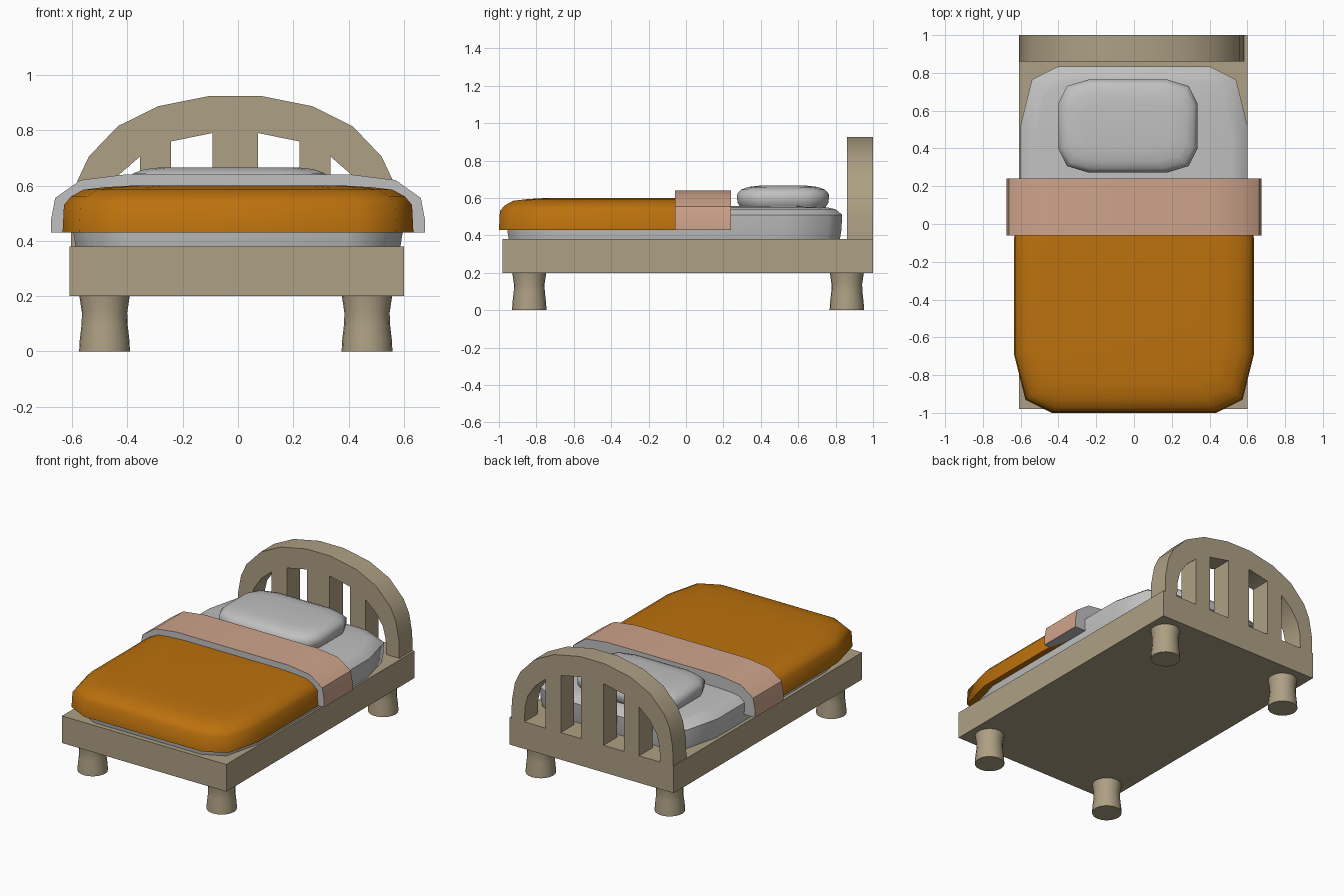
import bpy, bmesh, math

cube = bpy.data.objects.get("Cube")
if cube:
    bpy.data.objects.remove(cube, do_unlink=True)


def material(name, rgb):
    m = bpy.data.materials.new(name)
    m.use_nodes = True
    m.diffuse_color = (*rgb, 1)
    m.node_tree.nodes["Principled BSDF"].inputs["Base Color"].default_value = (*rgb, 1)
    return m


wood = material("pale wood", (0.42, 0.35, 0.23))
orange = material("orange blanket", (0.50, 0.165, 0.004))
white = material("light grey linen", (0.53, 0.53, 0.53))
pink = material("peach fold", (0.62, 0.37, 0.26))


def finish(name, bm, mats, angle=0):
    """Turn a bmesh into an object, smooth below the given angle."""
    bmesh.ops.recalc_face_normals(bm, faces=bm.faces)
    mesh = bpy.data.meshes.new(name)
    bm.to_mesh(mesh)
    bm.free()
    for m in mats:
        mesh.materials.append(m)
    obj = bpy.data.objects.new(name, mesh)
    bpy.context.collection.objects.link(obj)
    if angle:
        bpy.ops.object.select_all(action='DESELECT')
        obj.select_set(True)
        bpy.context.view_layer.objects.active = obj
        bpy.ops.object.shade_smooth_by_angle(angle=math.radians(angle))
    return obj


def loft(bm, rings):
    """Skin closed rings of points and cap both ends."""
    loops = [[bm.verts.new(p) for p in ring] for ring in rings]
    n = len(loops[0])
    for a, b in zip(loops, loops[1:]):
        for i in range(n):
            j = (i + 1) % n
            bm.faces.new((a[i], a[j], b[j], b[i]))
    bm.faces.new(loops[0][::-1])
    bm.faces.new(loops[-1])


def prism(name, outline, y0, y1, mats, angle=0):
    """Extrude an x-z outline along y."""
    bm = bmesh.new()
    loft(bm, [[(x, y, z) for x, z in outline] for y in (y0, y1)])
    return finish(name, bm, mats, angle)


def cushion(name, x0, x1, y0, y1, corner, profile, mat):
    """Soft block with cut corners; profile holds (height, inset) pairs."""
    cx, cy = (x0 + x1) / 2, (y0 + y1) / 2
    a, b = (x1 - x0) / 2, (y1 - y0) / 2
    (c1, c2, c3), (d1, d2, d3) = corner
    quarter = [(a - c1, b - d1), (a - c2, b - d2), (a - c3, b - d3)]
    outline = []
    for sx, sy in ((1, 1), (-1, 1), (-1, -1), (1, -1)):
        pts = [(sx * x, sy * y) for x, y in quarter]
        outline += pts if sx * sy > 0 else pts[::-1]
    bm = bmesh.new()
    loft(bm, [[(cx + x * (a - i) / a, cy + y * (b - i) / b, z) for x, y in outline]
              for z, i in profile])
    return finish(name, bm, [mat], 50)


# Frame
prism("bed_frame", [(-0.61, 0.2), (0.6, 0.2), (0.6, 0.38), (-0.61, 0.38)], -0.98, 1.0, [wood])

# Legs with a slim waist
for x, side in ((-0.483, "right"), (0.467, "left")):
    for y, end in ((-0.838, "front"), (0.86, "back")):
        bm = bmesh.new()
        turns = [math.tau * k / 20 for k in range(20)]
        loft(bm, [[(x + r * math.cos(t), y + r * math.sin(t), z) for t in turns]
                  for z, r in ((0, 0.092), (0.04, 0.09), (0.1, 0.083), (0.14, 0.082), (0.2, 0.091))])
        finish(f"{end}_{side}_leg", bm, [wood], 40)

# Headboard arch and slats
mid = -0.01
outer = [(0.595, 0.38), (0.592, 0.5), (0.57, 0.62), (0.53, 0.705), (0.425, 0.815), (0.28, 0.887), (0.09, 0.925)]
inner = [(0.5, 0.38), (0.495, 0.48), (0.475, 0.56), (0.42, 0.64), (0.345, 0.705), (0.232, 0.76), (0.083, 0.79)]


def mirrored(half):
    return [(mid + x, z) for x, z in half] + [(mid - x, z) for x, z in half[::-1]]


prism("headboard_arch", mirrored(outer) + mirrored(inner)[::-1], 0.86, 1.0, [wood], 30)
prism("middle_slat", mirrored([(0.083, 0.38), inner[-1]]), 0.86, 1.0, [wood])
for s, side in ((-1, "right"), (1, "left")):
    slat = [(0.345, 0.38), inner[4], inner[5], (0.232, 0.38)]
    prism(f"{side}_slat", [(mid + s * x, z) for x, z in slat], 0.86, 1.0, [wood])

# Bedding
soft_corner = ((0, 0.06, 0.2), (0.31, 0.07, 0))
cushion("mattress", -0.6, 0.6, -0.96, 0.835, soft_corner,
        [(0.38, 0.012), (0.43, 0.004), (0.51, 0), (0.54, 0.035), (0.55, 0.08), (0.557, 0.22)], white)
cushion("blanket", -0.635, 0.635, -1.0, 0.235, soft_corner,
        [(0.43, 0), (0.53, 0.005), (0.56, 0.03), (0.585, 0.075), (0.594, 0.15), (0.6, 0.25)], orange)
cushion("pillow", -0.4, 0.335, 0.272, 0.765, ((0, 0.045, 0.16), (0.125, 0.035, 0)),
        [(0.55, 0.02), (0.575, 0.003), (0.62, 0), (0.645, 0.022), (0.659, 0.06), (0.666, 0.12)], white)

# Folded sheet: peach outside, grey ends and underside
half = [(0.676, 0.43), (0.676, 0.48), (0.662, 0.555), (0.57, 0.62), (0.41, 0.64)]
fold = prism("blanket_fold", half + [(-x, z) for x, z in half[::-1]], -0.06, 0.24, [pink, white], 30)
for f in fold.data.polygons:
    f.material_index = int(abs(f.normal.y) > 0.9 or f.normal.z < -0.9)
